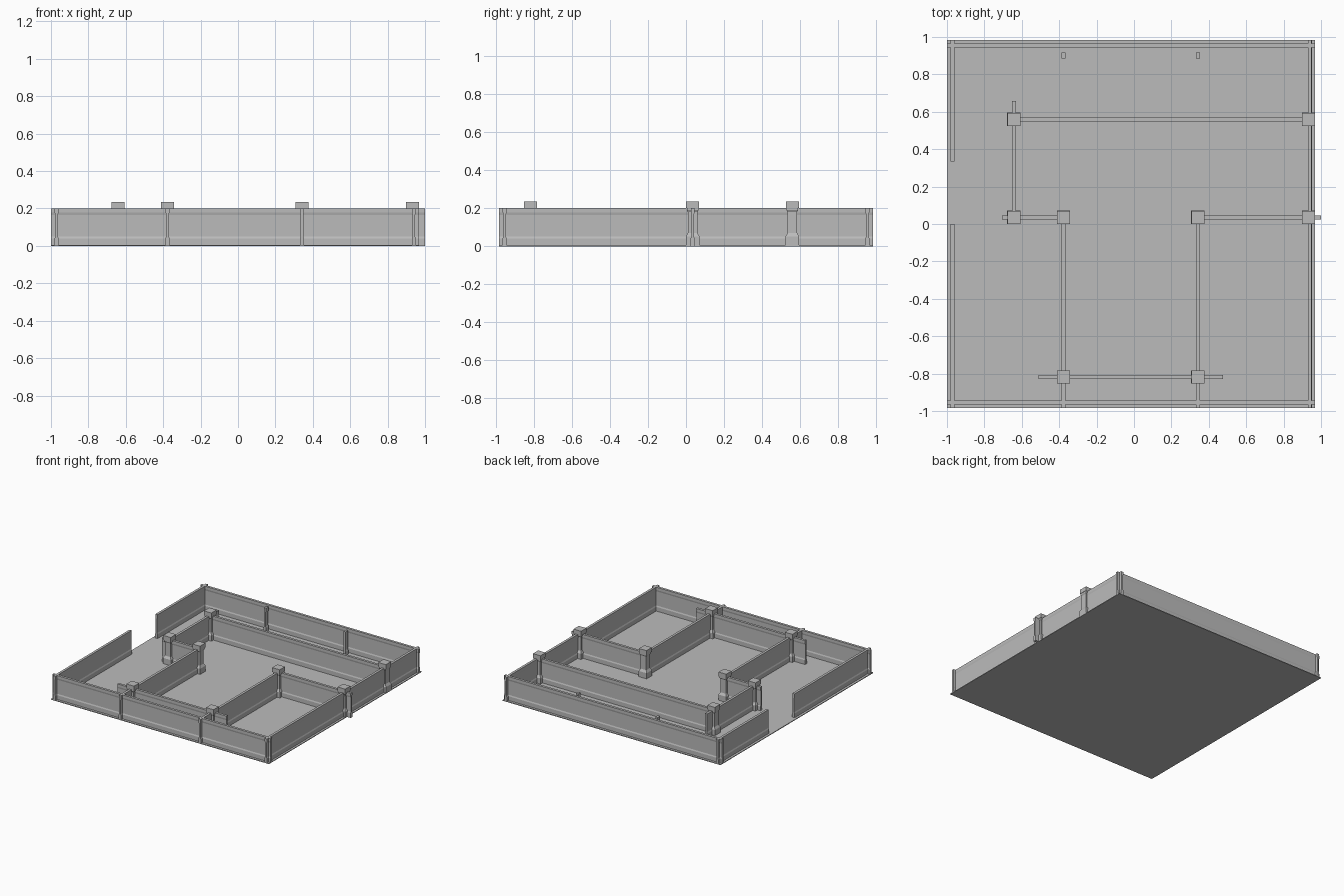
import bpy
import bmesh
from mathutils import Vector

if "Cube" in bpy.data.objects:
    bpy.data.objects.remove(bpy.data.objects["Cube"])

GREY = (0.5, 0.5, 0.5, 1)
stone = bpy.data.materials.new("stone_grey")
stone.use_nodes = True
stone.diffuse_color = GREY
stone.node_tree.nodes["Principled BSDF"].inputs["Base Color"].default_value = GREY

# Footprint edges and wall lines shared by many parts
WEST, EAST, DEPTH = -1.0, 0.968, 0.984
WALL_W, WALL_E, WALL_Y = -0.97, 0.94, 0.954
COL_X = (-0.642, -0.377, 0.342, 0.933)
COL_Y = (-0.818, 0.035, 0.559)

# Half width and height, from the ground up
WALL_PROFILE = [(0.011, 0), (0.011, 0.04), (0.007, 0.05), (0.007, 0.165),
                (0.010, 0.178), (0.010, 0.2)]
COLUMN_PROFILE = [(0.036, 0), (0.036, 0.052), (0.025, 0.07), (0.025, 0.18),
                  (0.031, 0.19), (0.031, 0.2), (0.034, 0.2), (0.034, 0.235)]


def finish(name, bm):
    bmesh.ops.recalc_face_normals(bm, faces=bm.faces)
    mesh = bpy.data.meshes.new(name)
    bm.to_mesh(mesh)
    bm.free()
    mesh.materials.append(stone)
    obj = bpy.data.objects.new(name, mesh)
    bpy.context.collection.objects.link(obj)
    return obj


def wall(name, start, end):
    """Extrude the moulded wall section along a straight line."""
    a, b = Vector((*start, 0)), Vector((*end, 0))
    side = (b - a).normalized().cross(Vector((0, 0, 1)))
    outline = WALL_PROFILE + [(-w, z) for w, z in reversed(WALL_PROFILE)]
    bm = bmesh.new()
    section = bm.faces.new([bm.verts.new(a + side * w + Vector((0, 0, z)))
                            for w, z in outline])
    grown = bmesh.ops.extrude_face_region(bm, geom=[section], use_keep_orig=True)
    moved = [v for v in grown["geom"] if isinstance(v, bmesh.types.BMVert)]
    bmesh.ops.translate(bm, verts=moved, vec=b - a)
    return finish(name, bm)


def column(name, x, y):
    """Stack square rings into a pillar with pedestal and cap."""
    bm = bmesh.new()
    rings = [[bm.verts.new((x + sx * w, y + sy * w, z))
              for sx, sy in ((-1, -1), (1, -1), (1, 1), (-1, 1))]
             for w, z in COLUMN_PROFILE]
    for low, high in zip(rings, rings[1:]):
        for i in range(4):
            j = (i + 1) % 4
            bm.faces.new((low[i], low[j], high[j], high[i]))
    bm.faces.new(rings[0])
    bm.faces.new(rings[-1])
    return finish(name, bm)


# Floor slab
bm = bmesh.new()
bmesh.ops.create_cube(bm, size=1)
bmesh.ops.scale(bm, verts=bm.verts, vec=(EAST - WEST, 2 * DEPTH, 0.006))
bmesh.ops.translate(bm, verts=bm.verts, vec=((EAST + WEST) / 2, 0, 0.003))
finish("floor", bm)

# Outer walls, with a doorway on the right side
wall("front_wall", (WEST, -WALL_Y), (EAST, -WALL_Y))
wall("back_wall", (WEST, WALL_Y), (EAST, WALL_Y))
wall("left_wall", (WALL_E, -DEPTH), (WALL_E, DEPTH))
wall("right_wall_front", (WALL_W, -DEPTH), (WALL_W, 0))
wall("right_wall_back", (WALL_W, 0.333), (WALL_W, DEPTH))

# Inner walls running across
wall("rear_room_wall", (COL_X[0], COL_Y[2]), (COL_X[3], COL_Y[2]))
wall("middle_wall_right", (-0.705, COL_Y[1]), (COL_X[1], COL_Y[1]))
wall("middle_wall_left", (COL_X[2], COL_Y[1]), (1.0, COL_Y[1]))
wall("front_room_wall", (-0.51, COL_Y[0]), (0.475, COL_Y[0]))

# Inner walls running front to back, and the short stubs near the back
wall("rear_side_wall", (COL_X[0], COL_Y[1]), (COL_X[0], 0.658))
for side, x in (("right", COL_X[1]), ("left", COL_X[2])):
    wall("hall_wall_" + side, (x, -DEPTH), (x, COL_Y[1]))
    wall("wall_stub_" + side, (x, 0.885), (x, 0.918))

# Columns at the wall junctions
for row, y, places in (("front", COL_Y[0], COL_X[1:3]),
                       ("middle", COL_Y[1], COL_X),
                       ("rear", COL_Y[2], COL_X[::3])):
    for n, x in enumerate(places, 1):
        column(f"{row}_column_{n}", x, y)
